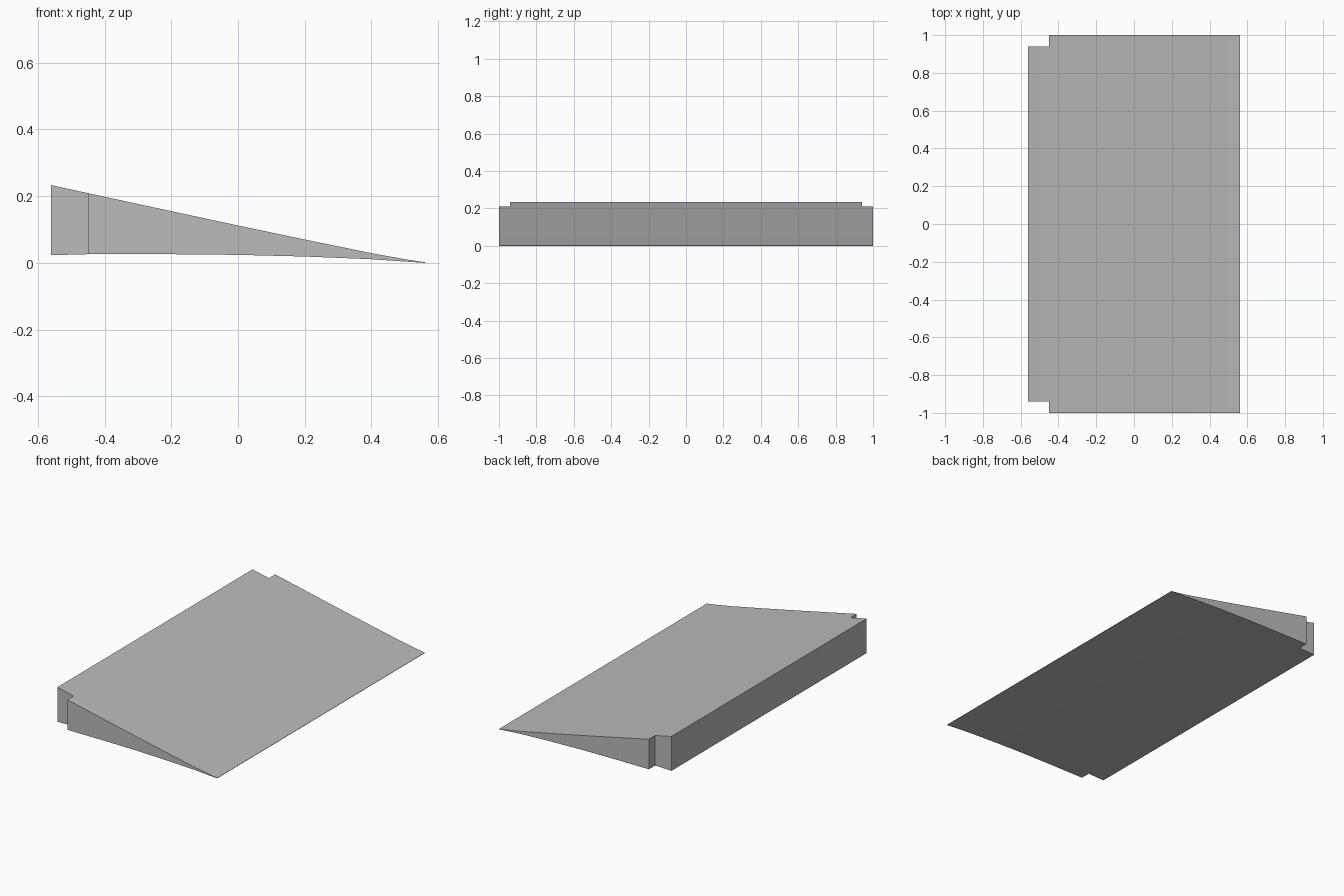
import bpy
import bmesh

cube = bpy.data.objects.get("Cube")
if cube:
    bpy.data.objects.remove(cube, do_unlink=True)

# Plan outline: front half, mirrored to the back; nose corners are notched
half_plan = [(-0.56, -0.94), (-0.45, -0.94), (-0.45, -1.0), (0.56, -1.0)]
plan = half_plan + [(x, -y) for x, y in reversed(half_plan)]

# Section stations: x, underside height, top height
section = [(-0.56, 0.023, 0.233), (-0.45, 0.026, 0.209), (-0.2, 0.026, 0.155),
           (0.0, 0.024, 0.112), (0.2, 0.019, 0.07), (0.4, 0.011, 0.029),
           (0.5, 0.004, 0.011), (0.56, 0.0, 0.002)]


def height(x, side):
    for a, b in zip(section, section[1:]):
        if x <= b[0] + 1e-4:
            t = (x - a[0]) / (b[0] - a[0])
            return a[side] + t * (b[side] - a[side])
    return section[-1][side]


# Extrude the plan, cut it at each station, then shape it to the section
bm = bmesh.new()
base = bm.faces.new([bm.verts.new((x, y, 0)) for x, y in plan])
extruded = bmesh.ops.extrude_face_region(bm, geom=[base], use_keep_orig=True)
for v in extruded["geom"]:
    if isinstance(v, bmesh.types.BMVert):
        v.co.z = 1
for x, _, _ in section[1:-1]:
    bmesh.ops.bisect_plane(bm, geom=bm.verts[:] + bm.edges[:] + bm.faces[:],
                           dist=1e-5, plane_co=(x, 0, 0), plane_no=(1, 0, 0))
for v in bm.verts:
    v.co.z = height(v.co.x, 2 if v.co.z > 0.5 else 1)
bmesh.ops.recalc_face_normals(bm, faces=bm.faces[:])

mesh = bpy.data.meshes.new("wedge_flap")
bm.to_mesh(mesh)
bm.free()
flap = bpy.data.objects.new("wedge_flap", mesh)
bpy.context.collection.objects.link(flap)

# Plain grey finish
grey = bpy.data.materials.new("plain_grey")
grey.use_nodes = True
colour = (0.5, 0.5, 0.5, 1)
grey.diffuse_color = colour
for node in grey.node_tree.nodes:
    if node.type == "BSDF_PRINCIPLED":
        node.inputs["Base Color"].default_value = colour
mesh.materials.append(grey)

# Smooth the gentle curves and keep the corners sharp
bpy.ops.object.select_all(action="DESELECT")
flap.select_set(True)
bpy.context.view_layer.objects.active = flap
bpy.ops.object.shade_smooth_by_angle(angle=0.05)
